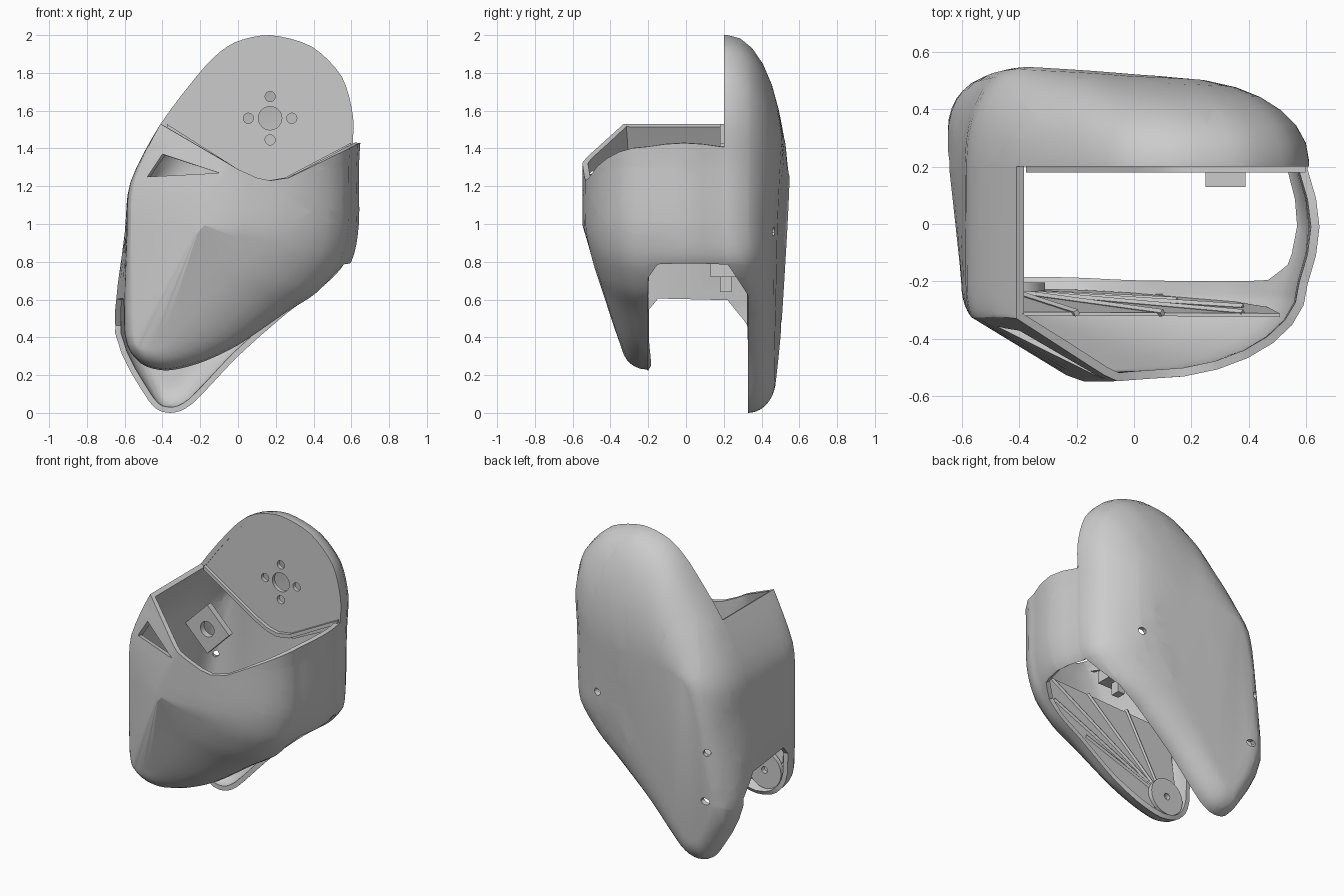
import bpy, bmesh, math
from mathutils import Vector

if "Cube" in bpy.data.objects:
    bpy.data.objects.remove(bpy.data.objects["Cube"])

grey = bpy.data.materials.new("plain_grey")
grey.use_nodes = True
grey.diffuse_color = (0.6, 0.6, 0.6, 1)
grey.node_tree.nodes["Principled BSDF"].inputs["Base Color"].default_value = grey.diffuse_color


def finish(name, bm, wall=0.0, offset=-1):
    me = bpy.data.meshes.new(name)
    bm.to_mesh(me)
    bm.free()
    me.materials.append(grey)
    ob = bpy.data.objects.new(name, me)
    bpy.context.scene.collection.objects.link(ob)
    if wall:
        m = ob.modifiers.new("wall", 'SOLIDIFY')
        m.thickness, m.offset = wall, offset
        bpy.context.view_layer.update()
        ev = ob.evaluated_get(bpy.context.evaluated_depsgraph_get())
        solid = bpy.data.meshes.new_from_object(ev)
        ob.modifiers.clear()
        ob.data = solid
    ob.data.shade_smooth()
    ob.data.set_sharp_from_angle(angle=math.radians(28))
    return ob


def loft(rings):
    bm = bmesh.new()
    vs = [[bm.verts.new(p) for p in r] for r in rings]
    n = len(rings[0])
    for a, b in zip(vs, vs[1:]):
        for i in range(n):
            j = (i + 1) % n
            bm.faces.new((a[i], a[j], b[j], b[i]))
    bm.faces.new(vs[0])
    bm.faces.new(vs[-1])
    bmesh.ops.recalc_face_normals(bm, faces=bm.faces)
    return bm


def carve(bm, planes, keep=False):
    """Remove (or keep only) the part of a surface behind all the planes."""
    inside = list(bm.faces)
    for co, no in planes:
        co, no = Vector(co), Vector(no).normalized()
        edges = {e for f in inside for e in f.edges}
        verts = {v for f in inside for v in f.verts}
        res = bmesh.ops.bisect_plane(bm, geom=inside + list(edges) + list(verts), dist=1e-5,
                                     plane_co=co, plane_no=no)
        inside = [f for f in res['geom'] if isinstance(f, bmesh.types.BMFace)
                  and (f.calc_center_median() - co).dot(no) < 0]
    chosen = set(inside)
    bmesh.ops.delete(bm, geom=[f for f in bm.faces if (f in chosen) != keep], context='FACES')


def walls(points, close=True):
    """Planes along y through an x, z path, with the inside on its left."""
    pairs = list(zip(points, points[1:] + points[:1]))
    return [((x, 0, z), (v - z, 0, x - u)) for (x, z), (u, v) in (pairs if close else pairs[:-1])]


def circle(x, z, r, n=24):
    return [(x + r * math.cos(k * math.tau / n), z + r * math.sin(k * math.tau / n)) for k in range(n)]


def panel(name, points, y, thick, cuts=(), within=None):
    bm = bmesh.new()
    bm.faces.new([bm.verts.new((x, y, z)) for x, z in points])
    if within:
        carve(bm, within, keep=True)
    for c in cuts:
        carve(bm, c)
    return finish(name, bm, thick, 0)


def box(name, centre, size):
    bm = bmesh.new()
    bmesh.ops.create_cube(bm, size=1)
    bmesh.ops.scale(bm, vec=size, verts=bm.verts)
    bmesh.ops.translate(bm, vec=centre, verts=bm.verts)
    return finish(name, bm)


def rod(name, a, b, r, sides=4):
    a, b = Vector(a), Vector(b)
    bm = bmesh.new()
    bmesh.ops.create_cone(bm, cap_ends=True, segments=sides, radius1=r, radius2=r, depth=(b - a).length)
    q = (b - a).to_track_quat('Z', 'Y').to_matrix().to_4x4()
    q.translation = (a + b) / 2
    bm.transform(q)
    return finish(name, bm)


def curve(ring, steps=4):
    """Closed rounded path through the points of a ring."""
    p = [Vector(q) for q in ring]
    n, out = len(p), []
    for i in range(n):
        a, b, c, d = p[i - 1], p[i], p[(i + 1) % n], p[(i + 2) % n]
        for k in range(steps):
            t = k / steps
            spline = b + (c - a) * (t / 2) + (2 * a - 5 * b + 4 * c - d) * (t * t / 2) \
                + (3 * b - a - 3 * c + d) * (t ** 3 / 2)
            out.append(spline.lerp(b.lerp(c, t), 0.2))
    return out


def clamp(v, lo, hi):
    return max(lo, min(hi, v))


# Outlines in x, z: back rim, back plateau, front rim
dome = [(.17, 2), (.39, 1.94), (.55, 1.78), (.61, 1.56)]
shoulder = [(-.41, 1.53), (-.17, 1.84), (-.02, 1.96)]
back = dome + [(.6, 1.3), (.6, 1), (.57, .8), (.42, .64), (.25, .52), (0, .3), (-.24, .05), (-.36, 0),
               (-.47, .06), (-.65, .42), (-.6, .95), (-.57, 1.22)] + shoulder
plateau = [(.03, 1.3), (.1, 1.31), (.14, 1.29), (.16, 1.24), (.16, 1.14), (.13, 1), (.09, .9), (.01, .75),
           (-.07, .6), (-.18, .4), (-.31, .2), (-.36, .17), (-.42, .2), (-.51, .45), (-.46, .95),
           (-.38, 1.22), (-.28, 1.27), (-.15, 1.3), (-.02, 1.3)]
front = dome + [(.6, 1.3), (.6, 1), (.55, .8), (.42, .64), (.25, .53), (0, .36), (-.2, .27), (-.38, .23),
                (-.52, .27), (-.6, .42), (-.59, .95), (-.57, 1.22)] + shoulder
# Front crease in x, y, z
crease = [(.03, -.54, 1.75), (.07, -.54, 1.7), (.08, -.54, 1.6), (.08, -.54, 1.5), (.06, -.54, 1.3),
          (.03, -.54, 1), (0, -.52, .9), (-.1, -.49, .8), (-.2, -.455, .7), (-.35, -.39, .5),
          (-.42, -.355, .4), (-.47, -.34, .36), (-.51, -.33, .36), (-.54, -.33, .42), (-.56, -.33, .95),
          (-.545, -.33, 1.22), (-.41, -.33, 1.53), (-.25, -.4, 1.65), (-.1, -.5, 1.75)]

front_rim = curve([(x, -.21, z) for x, z in front])
back_rim = curve([(x, .19, z) for x, z in back])
back_edge = curve([(x, .22 + .11 * clamp((.9 - z) / .4, 0, 1), z) for x, z in back])
back_top = curve([(x, .545 - .08 * (x + .32) - .07 * (1.25 - z), z) for x, z in plateau])
front_top = curve(crease)
# The front ridge leans toward the wide side as it rises
crest = []
for p in front_top:
    rise = clamp(p.z - 1, 0, .4)
    crest.append(p.lerp(Vector((-.2 + .4 * rise, -.55, 1 + rise)), .9))

# Side band, bowed out on the wide side
band = []
for t in (.25, .5, .75):
    ring = [a.lerp(b, t) for a, b in zip(front_rim, back_rim)]
    for p in ring:
        p.x += .04 * clamp((p.x - .4) / .15, 0, 1) * math.sin(math.pi * t)
    band.append(ring)


def quarter(a, b, steps=7):
    """Rings that turn from the rim a over to the flat b."""
    out = []
    for k in range(steps + 1):
        t = k / steps * math.pi / 2
        f, g = 1 - math.cos(t), math.sin(t)
        out.append([Vector((p.x + (q.x - p.x) * f, p.y + (q.y - p.y) * g, p.z + (q.z - p.z) * f))
                    for p, q in zip(a, b)])
    return out


# Hollow housing with open top, lower slot, front vent and screw holes
shell = loft([crest] + quarter(front_rim, front_top)[::-1] + band + [back_rim]
             + quarter(back_edge, back_top))
vee = [(-.41, 1.53), (0, 1.29), (.1, 1.245), (.17, 1.23), (.27, 1.245), (.65, 1.43)]
carve(shell, [((0, .2, 0), (0, 1, 0))] + walls(vee, False))
tilt = -.154
carve(shell, [((0, -.2, 0), (0, -1, 0)), ((0, .328, 0), (0, 1, 0)), ((0, 0, .7), (tilt, 0, 1)),
              ((0, .22, .7), (tilt * .11, .14, .11)), ((0, -.15, .7), (tilt * .05, -.06, .05))])
carve(shell, [((0, -.25, 0), (0, 1, 0))] + walls([(-.48, 1.25), (-.1, 1.27), (-.4, 1.37)]))
for x, z, side in ((-.48, .8, -1), (-.47, .47, -1), (.34, .96, 1)):
    c, out, across = Vector((x, .48, z)), Vector((side, 1, 0)), Vector((1, -side, 0)).normalized()
    ring = [across * math.cos(k * math.tau / 12) + Vector((0, 0, math.sin(k * math.tau / 12)))
            for k in range(12)]
    carve(shell, [(c - out * .12, -out)] + [(c + d * .022, d) for d in ring])
finish("housing_shell", shell, .03)

# Flat face plate with hub and bolt holes
holes = [walls(circle(.17, 1.56, .062))]
for x, z in circle(.17, 1.56, .115, 4):
    holes.append(walls(circle(x, z, .027, 16)))
panel("face_plate", [(p.x * .985, 1 + (p.z - 1) * .985) for p in back_rim], .217, .026, holes,
      walls([(x, z - .03) for x, z in vee], False))

# Lip under the plate
lip = [(x * .92, z) for x, z in vee] + [(x * .92, z - .025) for x, z in vee[::-1]]
finish("plate_lip", loft([[(x, y, z) for x, z in lip] for y in (.18, .215)]))


# Inner front panel with ribs fanning out from the pivot disc
def panel_y(z):
    return -.22 - .11 * clamp((z - .25) / .85, 0, 1)


low = [(-.1 + (x + .1) * .87, .7 + (z - .7) * .87) for x, z in front[5:15]]
finish("inner_panel", loft([[(x, panel_y(z) + d, z) for x, z in low] for d in (0, -.012)]))
for x, z in ((.38, .8), (.38, .95), (.1, .95), (-.2, .95), (.15, .62)):
    rod("panel_rib", (-.42, panel_y(.4), .4), (x, panel_y(z), z), .013)
panel("pivot_disc", circle(-.43, .39, .12, 32), -.22, .03, [walls(circle(-.43, .39, .022, 12))])

# Mounts inside the back
panel("motor_mount", circle(-.4, 1.08, .16, 4), .27, .04, [walls(circle(-.4, 1.08, .05))])
box("bracket_block", (.32, .25, .76), (.14, .24, .08))
box("bracket_bar", (.3, .21, .74), (.05, .06, .2))
